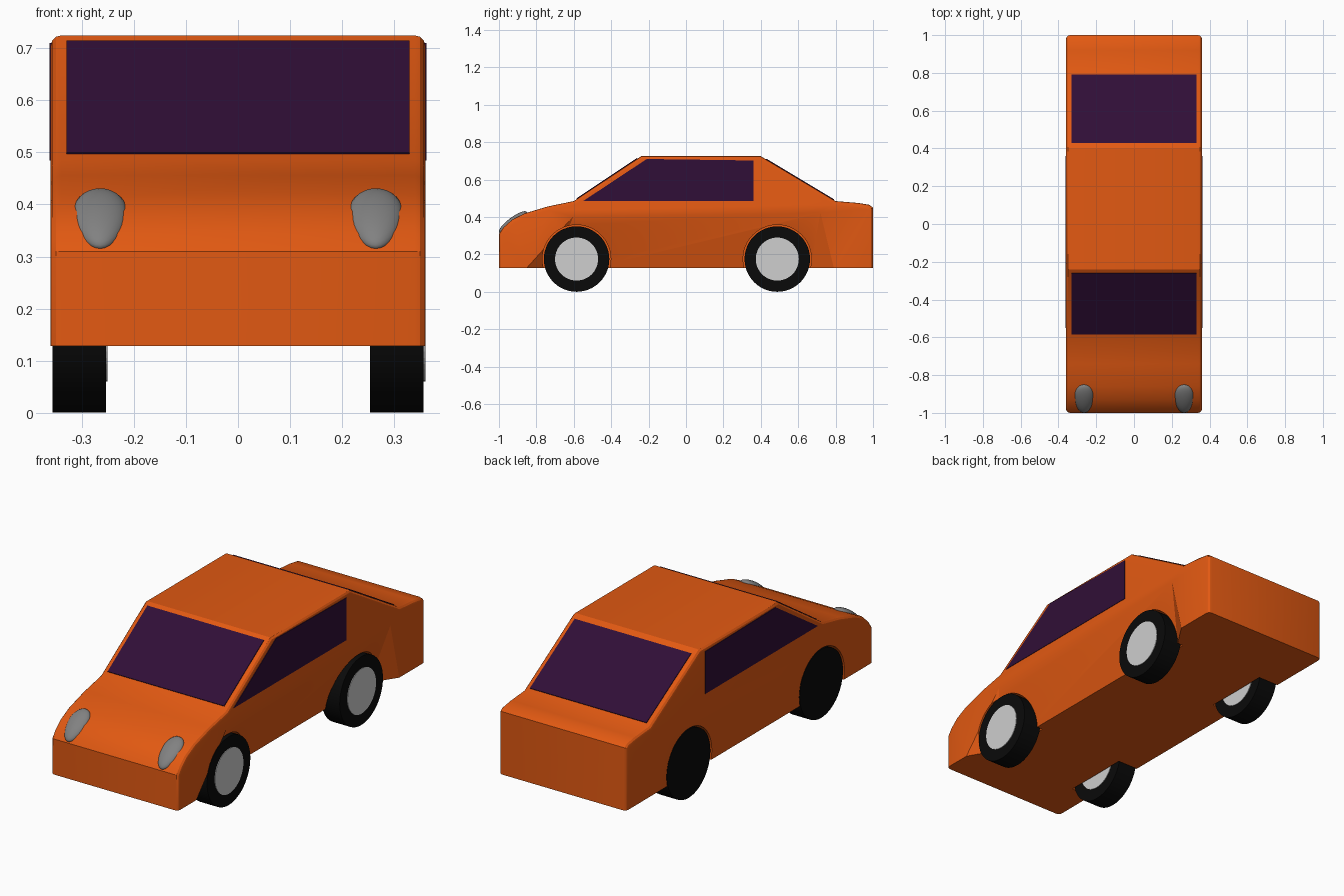
import bpy, bmesh, math
from mathutils import Vector

if "Cube" in bpy.data.objects:
    bpy.data.objects.remove(bpy.data.objects["Cube"])


def material(name, colour):
    m = bpy.data.materials.new(name)
    m.use_nodes = True
    m.diffuse_color = (*colour, 1)
    m.node_tree.nodes["Principled BSDF"].inputs["Base Color"].default_value = (*colour, 1)
    return m


ORANGE = material("orange paint", (0.76, 0.1, 0.006))
GLASS = material("dark purple glass", (0.03, 0.0045, 0.038))
RUBBER = material("black rubber", (0.003, 0.003, 0.003))
HUB = material("light grey hub", (0.62, 0.62, 0.62))
LAMP = material("grey lamp", (0.22, 0.22, 0.22))


def finish(bm, name, mats):
    bmesh.ops.recalc_face_normals(bm, faces=bm.faces[:])
    mesh = bpy.data.meshes.new(name)
    bm.to_mesh(mesh)
    bm.free()
    for m in mats:
        mesh.materials.append(m)
    obj = bpy.data.objects.new(name, mesh)
    bpy.context.collection.objects.link(obj)
    return obj


def prism(profile, x0, x1):
    """Side profile of (y, z) points swept across x."""
    bm = bmesh.new()
    face = bm.faces.new([bm.verts.new((x0, y, z)) for y, z in profile])
    swept = bmesh.ops.extrude_face_region(bm, geom=[face])["geom"]
    moved = [v for v in swept if isinstance(v, bmesh.types.BMVert)]
    bmesh.ops.translate(bm, verts=moved, vec=(x1 - x0, 0, 0))
    return bm


def select_only(obj):
    bpy.ops.object.select_all(action='DESELECT')
    obj.select_set(True)
    bpy.context.view_layer.objects.active = obj


def smooth(obj, degrees):
    select_only(obj)
    bpy.ops.object.shade_smooth_by_angle(angle=math.radians(degrees))


def cut(obj, cutter):
    mod = obj.modifiers.new("cut", 'BOOLEAN')
    mod.operation, mod.solver, mod.object = 'DIFFERENCE', 'EXACT', cutter
    select_only(obj)
    bpy.ops.object.modifier_apply(modifier=mod.name)
    bpy.data.objects.remove(cutter)


def circle(cy, cz, r, n=48):
    return [(cy + r * math.cos(i * math.tau / n), cz + r * math.sin(i * math.tau / n))
            for i in range(n)]


# Body shell with rounded side rims
HALF, FLOOR = 0.36, 0.128
outline = [(-1, FLOOR), (-1, 0.31), (-0.975, 0.345), (-0.93, 0.385), (-0.86, 0.42),
           (-0.74, 0.456), (-0.6, 0.485), (-0.24, 0.725), (0.4, 0.725), (0.8, 0.485),
           (0.92, 0.475), (0.98, 0.465), (1, 0.45), (1, FLOOR)]
bm = prism(outline, -HALF, HALF)
rims = [e for e in bm.edges
        if abs(e.verts[0].co.x - e.verts[1].co.x) < 0.01
        and max(v.co.z for v in e.verts) > FLOOR + 0.01]
bmesh.ops.bevel(bm, geom=rims, offset=0.02, segments=3, profile=0.5, affect='EDGES')
body = finish(bm, "body", [ORANGE])

# Tucked-in lower flank on one side
bm = bmesh.new()
for x, y, z in [(0.27, -0.72, 0.1), (0.27, 0.66, 0.1), (0.362, -0.88, 0.1),
                (0.362, 0.8, 0.1), (0.362, -0.6, 0.41), (0.362, 0.72, 0.43)]:
    bm.verts.new((x, y, z))
    bm.verts.new((0.45, y, z))
bmesh.ops.convex_hull(bm, input=bm.verts[:])
cut(body, finish(bm, "flank_cutter", [ORANGE]))

# Wheel arches and wheels; every hub faces the same way
AXLES = {"front": -0.585, "rear": 0.488}
for end, y in AXLES.items():
    for side, s in (("left", 1), ("right", -1)):
        cut(body, finish(prism(circle(y, 0.175, 0.183), s * 0.245, s * 0.42),
                         "arch_cutter", [ORANGE]))
        x0, x1 = sorted((s * 0.254, s * 0.357))
        tyre = finish(prism(circle(y, 0.175, 0.175), x0, x1), f"{end}_{side}_tyre", [RUBBER])
        smooth(tyre, 30)
        finish(prism(circle(y, 0.175, 0.115), x1 - 0.002, x1 + 0.003),
               f"{end}_{side}_hub", [HUB])
smooth(body, 28)


# Windscreen and rear window as thin plates on the slopes
def slope_glass(name, low, high):
    low, high = Vector(low), Vector(high)
    d = (high - low).normalized()
    n = Vector((-d.y, d.x)) if d.x > 0 else Vector((d.y, -d.x))
    pts = [low - n * 0.003, high - n * 0.003, high + n * 0.004, low + n * 0.004]
    finish(prism([tuple(p) for p in pts], -0.33, 0.33), name, [GLASS])


slope_glass("windscreen", (-0.582, 0.497), (-0.26, 0.7117))
slope_glass("rear_window", (0.79, 0.491), (0.428, 0.708))

# Side windows
side_shape = [(-0.55, 0.485), (-0.21, 0.71), (0.36, 0.702), (0.36, 0.485)]
for side, s in (("left", 1), ("right", -1)):
    finish(prism(side_shape, s * 0.357, s * 0.3625), f"{side}_side_window", [GLASS])

# Headlamps: flattened teardrops lying on the nose
for side, s in (("left", 1), ("right", -1)):
    bm = bmesh.new()
    bmesh.ops.create_uvsphere(bm, u_segments=32, v_segments=16, radius=1)
    for v in bm.verts:
        v.co.x *= 0.052 * (1 + 0.15 * v.co.y)
        v.co.y *= 0.092
        v.co.z *= 0.026
    lamp = finish(bm, f"{side}_headlamp", [LAMP])
    lamp.location = (s * 0.265, -0.925, 0.372)
    lamp.rotation_euler.x = math.radians(37)
    smooth(lamp, 60)
